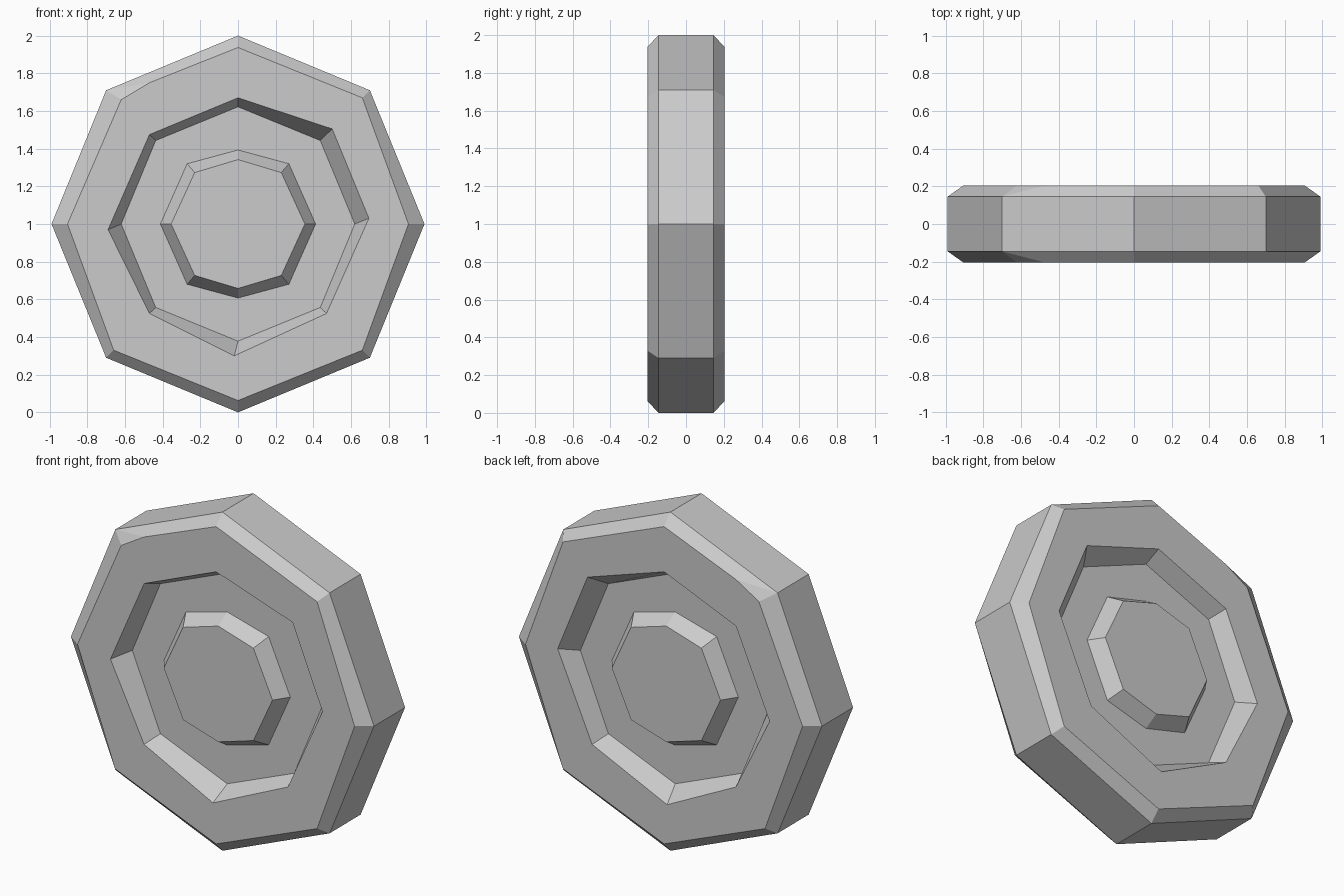
import bpy
import bmesh
from mathutils import Vector

cube = bpy.data.objects.get("Cube")
if cube:
    bpy.data.objects.remove(cube)

CENTRE_Z = 1.0

grey = bpy.data.materials.new("light_grey")
grey.use_nodes = True
colour = (0.6, 0.6, 0.6, 1)
grey.diffuse_color = colour
grey.node_tree.nodes["Principled BSDF"].inputs["Base Color"].default_value = colour


def octagon(rx, rz, dx, dz, **moved):
    """Octagon corners around the hub; named corners can be moved or split in two."""
    corners = {
        "top": [(0, rz)], "top_right": [(dx, dz)],
        "right": [(rx, 0)], "low_right": [(dx, -dz)],
        "bottom": [(0, -rz)], "low_left": [(-dx, -dz)],
        "left": [(-rx, 0)], "top_left": [(-dx, dz)] * 2,
    }
    corners.update(moved)
    return [p for group in corners.values() for p in group]


# Sections from the outer edge to the hub, each with its distance from the mid plane
sections = [
    (0.145, octagon(0.99, 1.0, 0.70, 0.71)),                       # outer wall
    (0.205, octagon(0.905, 0.937, 0.66, 0.67,                      # chamfer, chipped corner
                    top_left=[(-0.62, 0.66), (-0.47, 0.75)])),
    (0.205, octagon(0.69, 0.67, 0.47, 0.475,                       # uneven groove rim
                    top_right=[(0.50, 0.505)], right=[(0.695, 0.03)],
                    bottom=[(-0.02, -0.70)], left=[(-0.69, -0.03)])),
    (0.10, octagon(0.62, 0.622, 0.437, 0.443)),                    # groove floor
    (0.10, octagon(0.412, 0.393, 0.27, 0.32)),                     # boss foot
    (0.185, octagon(0.355, 0.342, 0.23, 0.273)),                   # boss top
]

bm = bmesh.new()


def add_ring(depth, points):
    return [bm.verts.new(Vector((x, depth, z + CENTRE_Z))) for x, z in points]


def bridge(a, b):
    n = len(a)
    for i in range(n):
        j = (i + 1) % n
        bm.faces.new((a[i], a[j], b[j], b[i]))


# Both sides share the same sections, mirrored front to back
sides = {}
for side in (-1, 1):
    rings = [add_ring(side * depth, points) for depth, points in sections]
    for a, b in zip(rings, rings[1:]):
        bridge(a, b)
    bm.faces.new(rings[-1])
    sides[side] = rings[0]
bridge(sides[-1], sides[1])

# Merge the doubled corner and tidy the surface
bmesh.ops.remove_doubles(bm, verts=bm.verts[:], dist=0.0001)
bmesh.ops.recalc_face_normals(bm, faces=bm.faces[:])

mesh = bpy.data.meshes.new("grooved_disc")
bm.to_mesh(mesh)
bm.free()
mesh.materials.append(grey)
disc = bpy.data.objects.new("grooved_disc", mesh)
bpy.context.collection.objects.link(disc)
